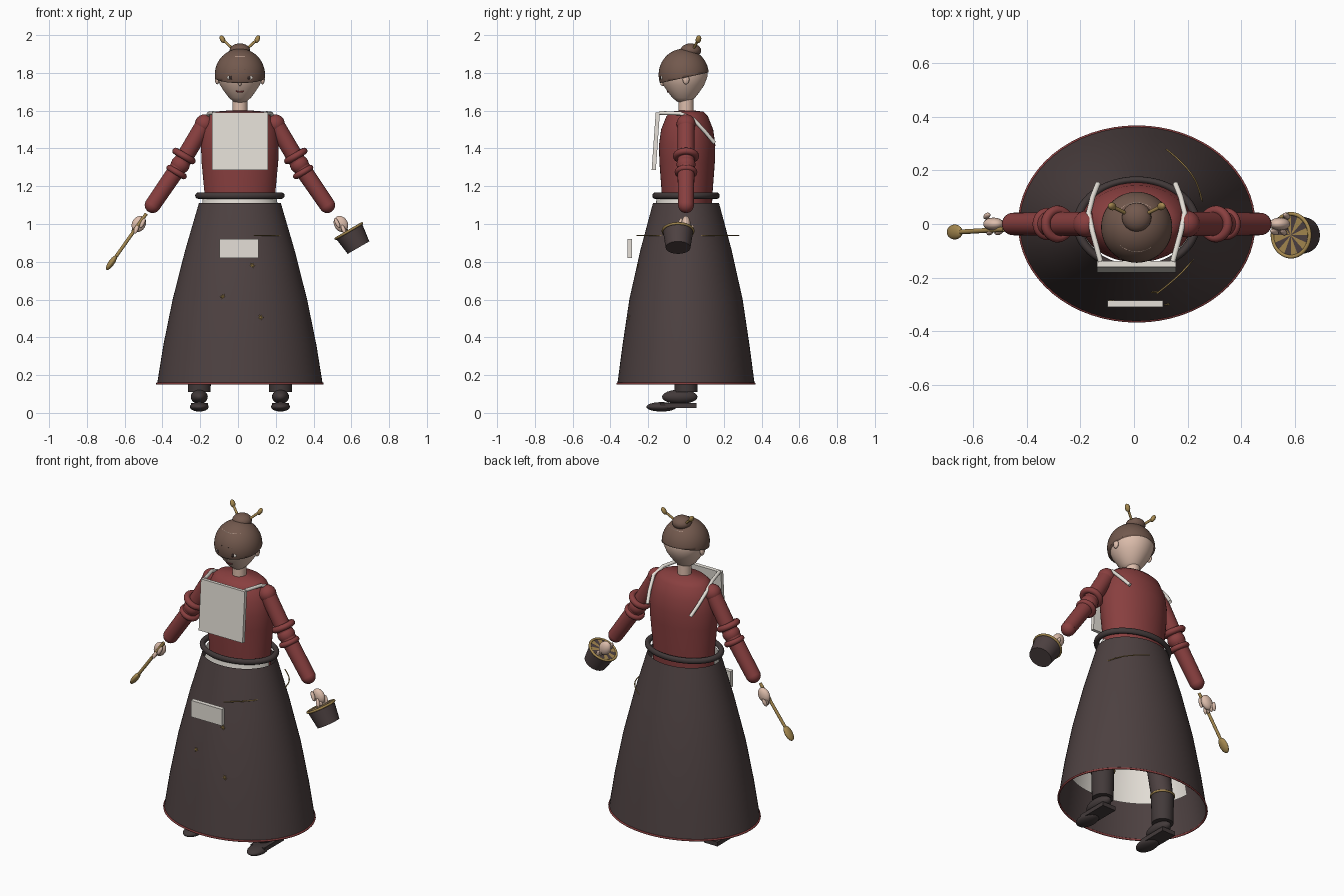
import bpy, bmesh, math
from mathutils import Vector

if "Cube" in bpy.data.objects:
    bpy.data.objects.remove(bpy.data.objects["Cube"])

CX = 0.01  # body centre line


def material(name, *rgb):
    m = bpy.data.materials.new(name)
    m.use_nodes = True
    m.diffuse_color = (*rgb, 1)
    m.node_tree.nodes["Principled BSDF"].inputs["Base Color"].default_value = (*rgb, 1)
    return m


RED = material("dark red cloth", 0.25, 0.05, 0.05)
SKIRT = material("brown black cloth", 0.075, 0.053, 0.053)
LINEN = material("linen", 0.78, 0.74, 0.68)
SKIN = material("skin", 0.72, 0.51, 0.41)
HAIR = material("brown hair", 0.17, 0.1, 0.075)
GOLD = material("old gold", 0.38, 0.25, 0.08)
LEATHER = material("dark leather", 0.055, 0.042, 0.042)
INK = material("dark ink", 0.035, 0.022, 0.02)


def finish(name, mat, smooth=True):
    ob = bpy.context.object
    ob.name = name
    ob.data.materials.append(mat)
    if smooth:
        bpy.ops.object.shade_smooth_by_angle(angle=math.radians(40))
    return ob


def aim(direction):
    return Vector(direction).to_track_quat("Z", "Y").to_euler()


def ball(name, mat, loc, size, direction=(0, 0, 1), seg=24):
    bpy.ops.mesh.primitive_uv_sphere_add(segments=seg, ring_count=seg // 2, location=loc, rotation=aim(direction))
    bpy.context.object.scale = size
    return finish(name, mat)


def rod(name, mat, a, b, r1, r2=None):
    a, b = Vector(a), Vector(b)
    bpy.ops.mesh.primitive_cone_add(vertices=24, radius1=r1, radius2=r1 if r2 is None else r2,
                                    depth=(b - a).length, location=(a + b) / 2, rotation=aim(b - a))
    return finish(name, mat)


def ring(name, mat, loc, major, minor, direction=(0, 0, 1), squash=1):
    bpy.ops.mesh.primitive_torus_add(major_radius=major, minor_radius=minor, major_segments=64,
                                     minor_segments=12, location=loc, rotation=aim(direction))
    bpy.context.object.scale.y = squash
    return finish(name, mat)


def box(name, mat, loc, size, tilt=0):
    bpy.ops.mesh.primitive_cube_add(size=1, location=loc, rotation=(tilt, 0, 0))
    bpy.context.object.scale = size
    return finish(name, mat, False)


def lathe(name, mat, profile, y=0, start=0, sweep=360, n=64):
    """Elliptical rings (rx, ry, z) joined into one open shell."""
    bm = bmesh.new()
    closed = sweep == 360
    rows = []
    for rx, ry, z in profile:
        angles = [math.radians(start + sweep * i / n) for i in range(n if closed else n + 1)]
        rows.append([bm.verts.new((CX + rx * math.cos(t), y + ry * math.sin(t), z)) for t in angles])
    for low, high in zip(rows, rows[1:]):
        for i in range(n):
            j = (i + 1) % len(low)
            bm.faces.new((low[i], low[j], high[j], high[i]))
    me = bpy.data.meshes.new(name)
    bm.to_mesh(me)
    bm.free()
    ob = bpy.data.objects.new(name, me)
    bpy.context.collection.objects.link(ob)
    bpy.ops.object.select_all(action="DESELECT")
    ob.select_set(True)
    bpy.context.view_layer.objects.active = ob
    return finish(name, mat)


def tube(name, mat, points, radius, kind="POLY"):
    cu = bpy.data.curves.new(name, "CURVE")
    cu.dimensions = "3D"
    cu.bevel_depth = radius
    cu.use_fill_caps = True
    sp = cu.splines.new(kind)
    sp.points.add(len(points) - 1)
    for p, co in zip(sp.points, points):
        p.co = (*co, 1)
    if kind == "NURBS":
        sp.use_endpoint_u = True
        sp.order_u = 3
    cu.materials.append(mat)
    ob = bpy.data.objects.new(name, cu)
    bpy.context.collection.objects.link(ob)


# Skirt, hem, inner apron and belt
skirt = [(0.438, 0.363, 0.155), (0.405, 0.336, 0.36), (0.356, 0.3, 0.6), (0.29, 0.242, 0.86), (0.217, 0.175, 1.11)]
lathe("skirt", SKIRT, skirt)
ring("skirt_hem", RED, (CX, 0, 0.155), 0.438, 0.006, squash=0.83)
apron = [(rx * 0.965, ry * 0.965, z) for rx, ry, z in skirt[1:-1]] + [(0.2, 0.16, 1.09), (0.196, 0.156, 1.14)]
lathe("inner_apron", LINEN, apron, start=180, sweep=180)
ring("belt", LEATHER, (CX, 0, 1.15), 0.22, 0.017, squash=0.75)

# Torso and neck
lathe("bodice", RED, [(0.185, 0.13, 1.06), (0.188, 0.135, 1.17), (0.203, 0.147, 1.33), (0.206, 0.149, 1.42),
                      (0.195, 0.138, 1.5), (0.165, 0.11, 1.57), (0.135, 0.085, 1.595), (0.0, 0.0, 1.605)], y=0.006)
rod("neck", SKIN, (CX, 0, 1.57), (CX, 0, 1.7), 0.04)

# Bib, straps and pocket
box("bib", LINEN, (CX, -0.16, 1.438), (0.295, 0.022, 0.305), -0.07)
box("pocket", LINEN, (CX - 0.005, -0.298, 0.87), (0.208, 0.026, 0.1))
for side, s in (("left", 1), ("right", -1)):
    tube(side + "_strap", LINEN, [(CX + s * x, y, z) for x, y, z in
         ((0.135, -0.14, 1.588), (0.165, -0.03, 1.585), (0.18, 0.04, 1.555), (0.165, 0.1, 1.49), (0.145, 0.15, 1.43))], 0.01)

# Embroidery: a gold cord and stars on the skirt
tube("embroidered_cord", GOLD, [(0.12, 0.28, 0.94), (0.21, 0.21, 0.94), (0.26, 0.09, 0.94), (0.26, -0.05, 0.94),
                                (0.205, -0.17, 0.94), (0.085, -0.26, 0.94)], 0.003, "NURBS")
for x, z in ((0.075, 0.78), (-0.08, 0.615), (0.12, 0.505)):
    for (rx, ry, z0), (rx1, ry1, z1) in zip(skirt, skirt[1:]):
        if z0 <= z < z1:
            f = (z - z0) / (z1 - z0)
            a, b = rx + (rx1 - rx) * f, ry + (ry1 - ry) * f
    y = -b * math.sqrt(1 - ((x - CX) / a) ** 2)
    for k in range(3):
        t = k * math.pi / 3
        ball("star_petal", GOLD, (x, y, z), (0.004, 0.004, 0.016), (math.cos(t), 0, math.sin(t)), 8)

# Head
HY = -0.012
head = [(0, 1.638), (0.03, 1.645), (0.058, 1.668), (0.082, 1.7), (0.105, 1.735), (0.122, 1.78), (0.122, 1.83), (0.09, 1.89), (0, 1.915)]
lathe("head", SKIN, [(r, r * 1.03, z) for r, z in head], y=HY, n=48)


def face_point(x, z):
    for (r0, z0), (r1, z1) in zip(head, head[1:]):
        if z0 <= z < z1:
            r = r0 + (r1 - r0) * (z - z0) / (z1 - z0)
            return (CX + x, HY - 1.03 * math.sqrt(r * r - x * x), z)


for side, s in (("left", 1), ("right", -1)):
    x, y, z = face_point(s * 0.046, 1.775)
    ball(side + "_eye", LINEN, (x, y, z), (0.022, 0.008, 0.013), seg=16)
    ball(side + "_iris", INK, (x, y - 0.004, z), (0.012, 0.008, 0.012), seg=16)
    tube(side + "_lash", INK, [face_point(s * 0.022, 1.784), face_point(s * 0.046, 1.79), face_point(s * 0.072, 1.779)], 0.005)
    tube(side + "_brow", HAIR, [face_point(s * 0.02, 1.82), face_point(s * 0.045, 1.818), face_point(s * 0.068, 1.81)], 0.005)
    ball(side + "_ear", SKIN, (CX + s * 0.12, 0, 1.765), (0.012, 0.018, 0.026), seg=16)
ball("nose", SKIN, face_point(0, 1.745), (0.009, 0.012, 0.014), seg=16)
tube("mouth", RED, [face_point(-0.02, 1.703), face_point(0, 1.699), face_point(0.02, 1.703)], 0.004)

# Hair: a cap cut by a sloping plane, a bun and two pins
hair = ball("hair_cap", HAIR, (CX, HY, 1.79), (0.133, 0.133, 0.138), seg=48)
bm = bmesh.new()
bm.from_mesh(hair.data)
bmesh.ops.bisect_plane(bm, geom=bm.verts[:] + bm.edges[:] + bm.faces[:], plane_co=(0, 0, -0.12),
                       plane_no=(0, 0.21, 1), clear_inner=True)
bmesh.ops.holes_fill(bm, edges=bm.edges[:])
bm.to_mesh(hair.data)
bm.free()
ball("hair_bun", HAIR, (CX, 0.025, 1.918), (0.055, 0.055, 0.038))
for s in (1, -1):
    tip = Vector((CX + s * 0.092, 0.066, 1.978))
    rod("hairpin", GOLD, (CX + s * 0.02, 0.03, 1.91), tip, 0.007)
    ball("hairpin_bead", GOLD, tip, (0.015, 0.013, 0.023), (s * 0.5, 0.2, 1), 16)

# Arms, hands, legs and shoes
for side, s in (("left", 1), ("right", -1)):
    def at(x, y, z):
        return Vector((CX + s * x, y, z))

    shoulder, elbow, wrist = at(0.188, 0, 1.53), at(0.315, 0, 1.315), at(0.462, 0, 1.1)
    down = elbow - shoulder
    ball(side + "_shoulder", RED, shoulder, (0.05, 0.05, 0.05))
    rod(side + "_upper_sleeve", RED, shoulder, elbow, 0.045)
    ball(side + "_elbow", RED, elbow, (0.05, 0.05, 0.05))
    ring(side + "_upper_cuff", RED, at(0.296, 0, 1.36), 0.051, 0.018, down)
    ring(side + "_lower_cuff", RED, at(0.335, 0, 1.275), 0.044, 0.016, down)
    rod(side + "_forearm", RED, elbow, wrist, 0.045, 0.042)
    ball(side + "_sleeve_end", RED, wrist, (0.042, 0.042, 0.042))
    ball(side + "_palm", SKIN, at(0.535, 0, 1.0), (0.024, 0.036, 0.045), (s * 0.6, 0, -1))
    for k in range(4):
        ball(side + "_finger", SKIN, at(0.548 + 0.004 * k, -0.03 + 0.02 * k, 0.972), (0.011, 0.011, 0.026), (s * 0.4, -0.3, -1), 12)
    ball(side + "_thumb", SKIN, at(0.515, -0.03, 1.005), (0.011, 0.011, 0.03), (s * 0.5, -0.2, -1), 12)

    rod(side + "_leg", SKIRT, at(0.215, 0, 0.27), at(0.11, 0, 0.9), 0.06, 0.075)
    rod(side + "_boot", LEATHER, at(0.215, 0, 0.11), at(0.215, 0, 0.29), 0.06, 0.064)
    ring(side + "_boot_trim", GOLD, at(0.215, 0, 0.285), 0.064, 0.006)
    ball(side + "_boot_foot", LEATHER, at(0.215, -0.033, 0.085), (0.045, 0.094, 0.038))
    ball(side + "_toe", LEATHER, at(0.215, -0.13, 0.032), (0.05, 0.08, 0.025))
    box(side + "_sole", LEATHER, at(0.215, -0.04, 0.04), (0.09, 0.19, 0.026))

# Spoon
rod("spoon_handle", GOLD, (-0.485, -0.02, 1.055), (-0.655, -0.03, 0.815), 0.009)
ball("spoon_bowl", GOLD, (-0.67, -0.03, 0.795), (0.028, 0.016, 0.046), (-0.6, 0, -0.85))

# Pail with gold rim and a segmented lid
top, bottom = Vector((0.587, -0.042, 0.963)), Vector((0.638, -0.042, 0.875))
axis = (top - bottom).normalized()
rod("pail", SKIRT, bottom, top, 0.066, 0.08)
ring("pail_rim", GOLD, top, 0.08, 0.007, axis)
bpy.ops.mesh.primitive_circle_add(vertices=16, radius=0.078, fill_type="TRIFAN", location=top + axis * 0.002, rotation=aim(axis))
lid = finish("pail_lid", GOLD, False)
lid.data.materials.append(SKIRT)
for i, face in enumerate(lid.data.polygons):
    face.material_index = i % 2
